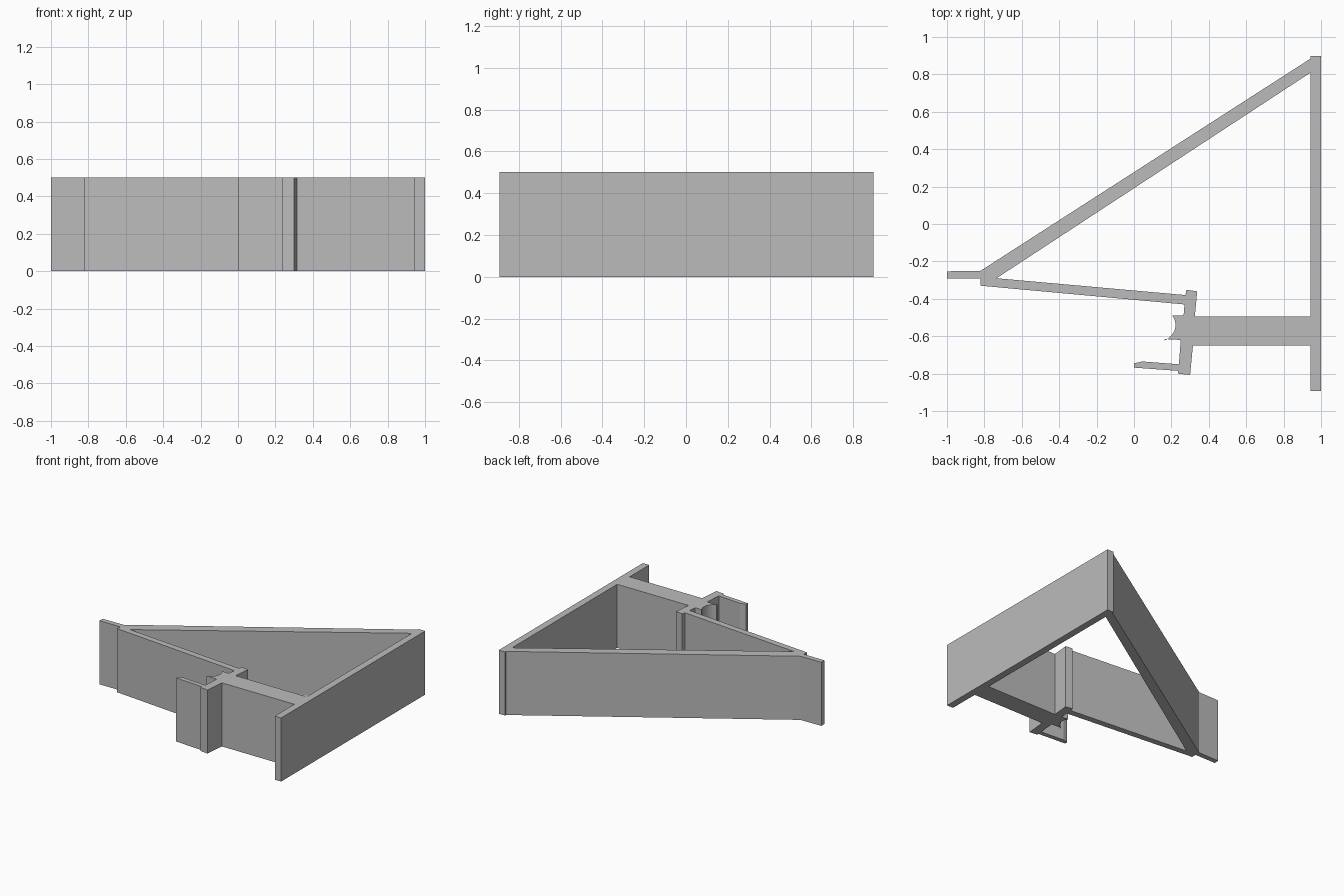
import bpy
import bmesh
from math import cos, sin, radians

HEIGHT = 0.5

cube = bpy.data.objects.get("Cube")
if cube:
    bpy.data.objects.remove(cube, do_unlink=True)

grey = bpy.data.materials.new("plain grey")
grey.use_nodes = True
colour = (0.5, 0.5, 0.5, 1)
grey.diffuse_color = colour
grey.node_tree.nodes["Principled BSDF"].inputs["Base Color"].default_value = colour


def prism(name, outline):
    """Extrude a plan outline upward from the ground."""
    bm = bmesh.new()
    base = bm.faces.new([bm.verts.new((x, y, 0)) for x, y in outline])
    top = bmesh.ops.extrude_face_region(bm, geom=[base])["geom"]
    bmesh.ops.translate(bm, vec=(0, 0, HEIGHT),
                        verts=[v for v in top if isinstance(v, bmesh.types.BMVert)])
    bmesh.ops.recalc_face_normals(bm, faces=bm.faces)
    mesh = bpy.data.meshes.new(name)
    bm.to_mesh(mesh)
    bm.free()
    mesh.materials.append(grey)
    obj = bpy.data.objects.new(name, mesh)
    bpy.context.collection.objects.link(obj)
    return obj


# Corners shared by neighbouring parts
outer_tip, inner_tip, low_tip = (-0.82, -0.25), (-0.735, -0.29), (-0.82, -0.33)
arm_top, arm_low = (0.275, -0.38), (0.27, -0.43)
strut_top, strut_low = (0.325, -0.495), (0.315, -0.65)
jaw_top, jaw_low = (0.265, -0.49), (0.25, -0.62)
finger_top, finger_low = (0.24, -0.75), (0.235, -0.785)

# Upright plate and the long sloping brace
prism("mounting_plate", [(0.945, -0.893), (1, -0.893), (1, 0.897), (0.945, 0.897)])
prism("diagonal_brace", [outer_tip, low_tip, inner_tip, (0.945, 0.81), (0.945, 0.885)])

# Tab beyond the tip, and the lower arm
prism("end_tab", [(-1, -0.253), (-1, -0.292), (-0.82, -0.292), outer_tip])
prism("lower_arm", [low_tip, arm_low, arm_top, inner_tip])

# Strut joining the plate to the clip
prism("strut", [strut_low, (0.945, -0.65), (0.945, -0.495), strut_top])

# Clip: upper post, curved jaw, lower post and finger
prism("upper_post", [arm_low, jaw_top, strut_top, (0.338, -0.36), (0.28, -0.352), arm_top])
curve = [(0.105 + 0.117 * cos(radians(a)), -0.54 + 0.096 * sin(radians(a)))
         for a in range(30, -61, -10)]
prism("curved_jaw", [jaw_top, (0.208, -0.488)] + curve
      + [(0.165, -0.615), jaw_low, strut_low, strut_top])
prism("lower_post", [jaw_low, finger_top, finger_low, (0.235, -0.8),
                     (0.3, -0.807), strut_low])
prism("finger", [finger_top, (0.045, -0.735), (0, -0.745), (0, -0.768), finger_low])
